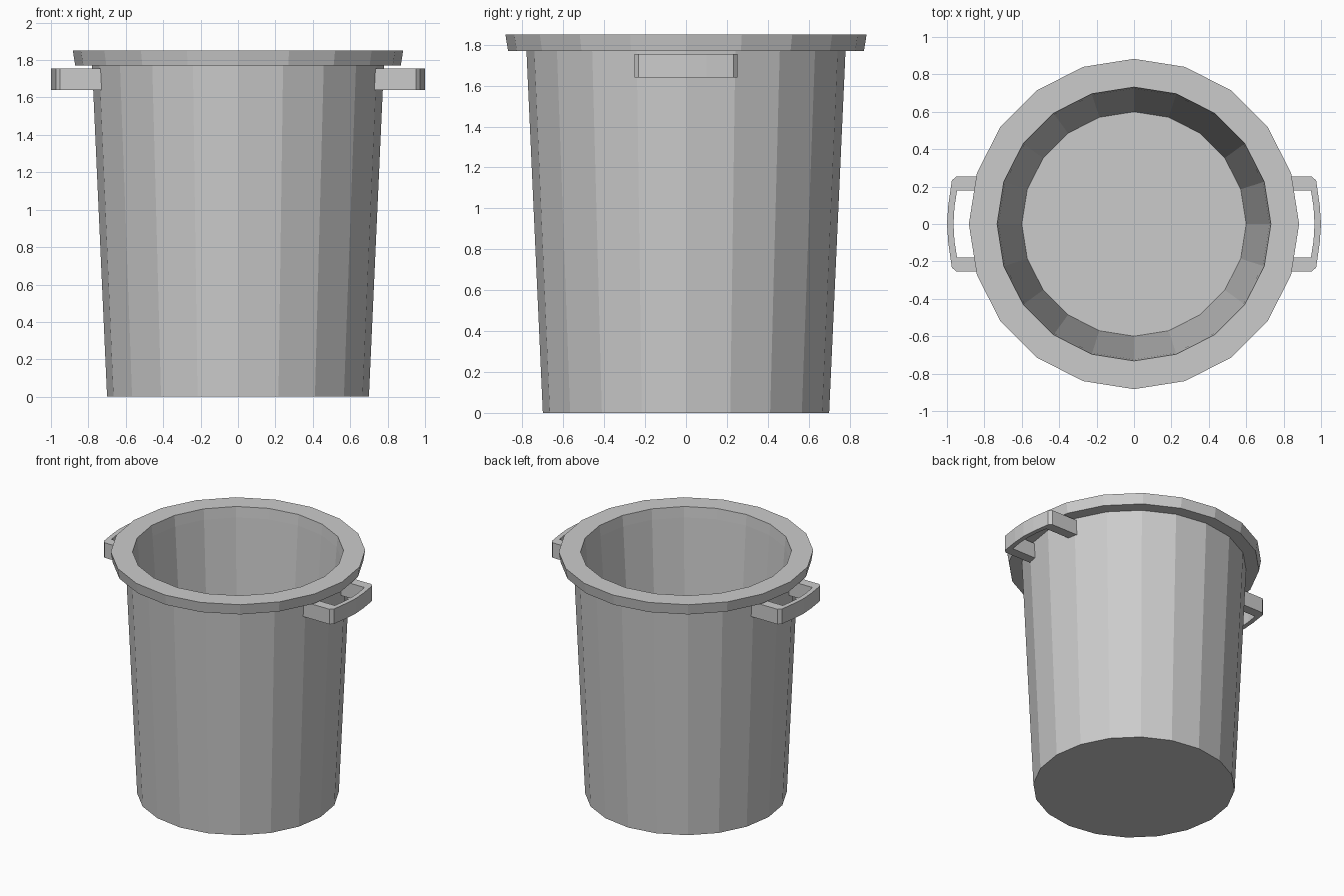
import bpy, bmesh, math

if "Cube" in bpy.data.objects:
    bpy.data.objects.remove(bpy.data.objects["Cube"])

SIDES = 20


def finish(name, bm):
    bmesh.ops.recalc_face_normals(bm, faces=bm.faces)
    mesh = bpy.data.meshes.new(name)
    bm.to_mesh(mesh)
    bm.free()
    obj = bpy.data.objects.new(name, mesh)
    bpy.context.collection.objects.link(obj)
    return obj


def lathe(name, profile):
    """Revolve (radius, z) points around z; the first and last rings are capped."""
    bm = bmesh.new()
    rings = []
    for r, z in profile:
        rings.append([bm.verts.new((r * math.cos(2 * math.pi * i / SIDES),
                                    r * math.sin(2 * math.pi * i / SIDES), z))
                      for i in range(SIDES)])
    for a, b in zip(rings, rings[1:]):
        for i in range(SIDES):
            j = (i + 1) % SIDES
            bm.faces.new((a[i], a[j], b[j], b[i]))
    bm.faces.new(rings[0])
    bm.faces.new(rings[-1])
    return finish(name, bm)


def prism(name, outline, z0, z1):
    """Extrude a closed xy outline from z0 to z1."""
    bm = bmesh.new()
    face = bm.faces.new([bm.verts.new((x, y, z0)) for x, y in outline])
    new = bmesh.ops.extrude_face_region(bm, geom=[face], use_keep_orig=True)["geom"]
    top = [v for v in new if isinstance(v, bmesh.types.BMVert)]
    bmesh.ops.translate(bm, verts=top, vec=(0, 0, z1 - z0))
    return finish(name, bm)


# Hollow tapered bucket with a flared rim, as one closed shell
lathe("bucket_body", [
    (0.70, 0.0), (0.78, 1.77), (0.87, 1.77), (0.883, 1.85),
    (0.732, 1.85), (0.724, 1.77), (0.60, 0.08),
])

# Side handle: half outline, outer edge then inner edge, reflected across y
outer = [(0.72, 0.253), (0.952, 0.253), (0.974, 0.232), (0.993, 0.10), (1.0, 0.0)]
inner = [(0.965, 0.0), (0.96, 0.09), (0.946, 0.18), (0.72, 0.18)]
flip = lambda pts: [(x, -y) for x, y in reversed(pts)]
outline = outer + flip(outer)[1:] + flip(inner) + inner[1:]
handle = prism("side_handles", outline, 1.64, 1.755)

# Opposite handle
handle.modifiers.new("mirror", 'MIRROR').use_axis = (True, False, False)
